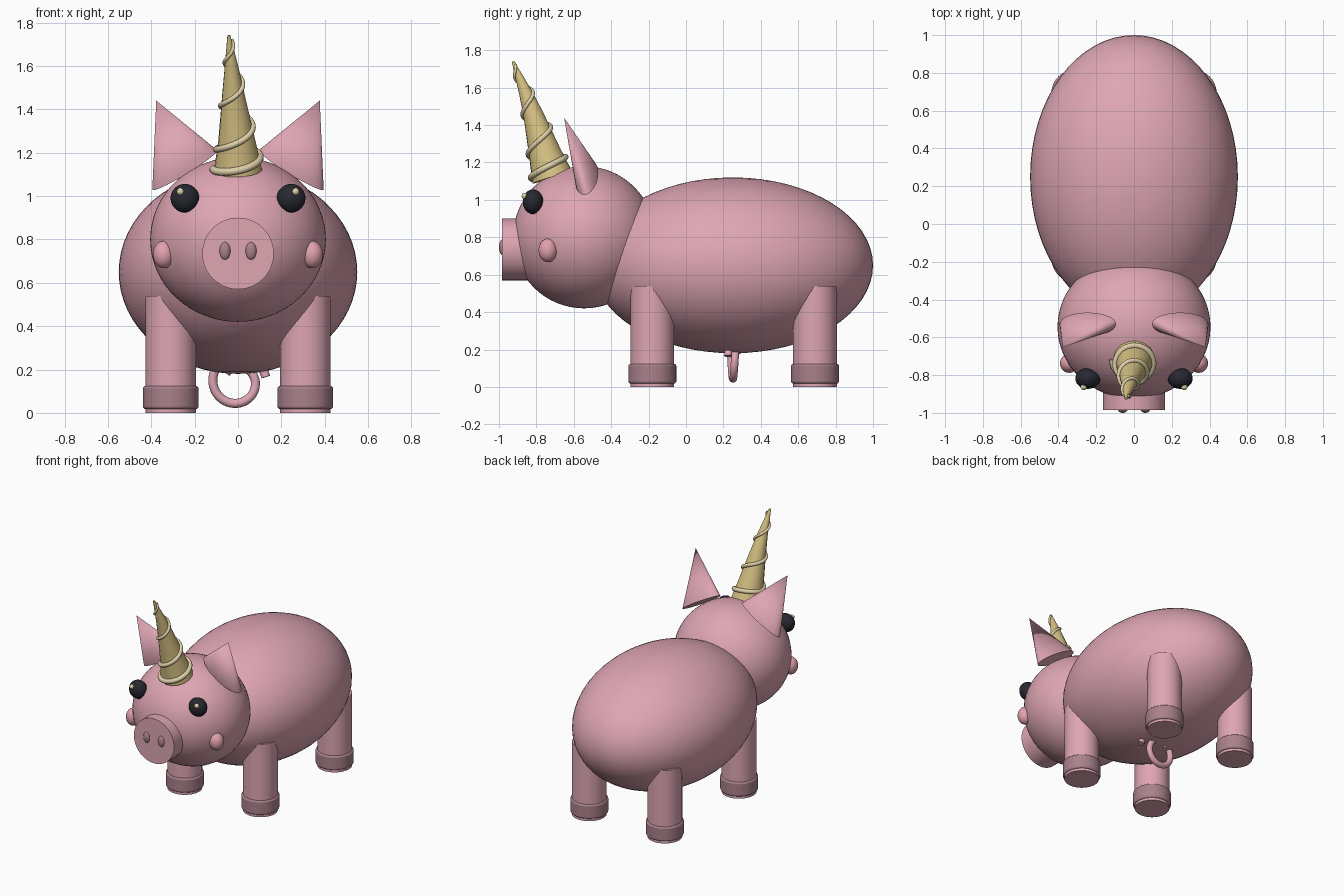
import bpy, bmesh, math
from mathutils import Vector

cube = bpy.data.objects.get("Cube")
if cube:
    bpy.data.objects.remove(cube, do_unlink=True)


def material(name, rgb):
    m = bpy.data.materials.new(name)
    m.use_nodes = True
    m.diffuse_color = (*rgb, 1)
    bsdf = next(n for n in m.node_tree.nodes if n.type == 'BSDF_PRINCIPLED')
    bsdf.inputs["Base Color"].default_value = (*rgb, 1)
    return m


PINK = material("skin pink", (0.73, 0.38, 0.45))
CHEEK = material("cheek pink", (0.76, 0.36, 0.42))
MAUVE = material("hoof mauve", (0.40, 0.22, 0.26))
BLACK = material("eye black", (0.02, 0.021, 0.03))
GOLD = material("horn gold", (0.68, 0.54, 0.23))
CREAM = material("spiral cream", (0.74, 0.63, 0.40))


def finish(name, mat):
    ob = bpy.context.object
    ob.name = name
    ob.data.materials.append(mat)
    return ob


def ball(name, mat, loc, radii, seg=32):
    bpy.ops.mesh.primitive_uv_sphere_add(segments=seg, ring_count=seg // 2, location=loc)
    ob = finish(name, mat)
    ob.scale = radii
    bpy.ops.object.shade_smooth()
    return ob


def cylinder(name, mat, loc, r, depth, rot=(0, 0, 0), bevel=0):
    bpy.ops.mesh.primitive_cylinder_add(vertices=48, radius=r, depth=depth,
                                        location=loc, rotation=rot)
    ob = finish(name, mat)
    bpy.ops.object.shade_smooth_by_angle(angle=math.radians(35))
    if bevel:
        mod = ob.modifiers.new("rounding", 'BEVEL')
        mod.width, mod.segments = bevel, 3
    return ob


def tube(name, mat, points, radii):
    cu = bpy.data.curves.new(name, 'CURVE')
    cu.dimensions = '3D'
    cu.bevel_depth = 1
    cu.bevel_resolution = 6
    cu.use_fill_caps = True
    sp = cu.splines.new('POLY')
    sp.points.add(len(points) - 1)
    for p, co, r in zip(sp.points, points, radii):
        p.co = (*co, 1)
        p.radius = r
    sp.use_smooth = True
    cu.materials.append(mat)
    ob = bpy.data.objects.new(name, cu)
    bpy.context.collection.objects.link(ob)
    return ob


def lerp_keys(keys, t):
    """Piecewise interpolation of (parameter, value) keys."""
    for (a, va), (b, vb) in zip(keys, keys[1:]):
        if t <= b:
            break
    f = min(max((t - a) / (b - a), 0), 1)
    return va + (vb - va) * f


def ear(name, side):
    # Flattened cone with an elliptical base
    centre, tip = Vector((0.245, -0.53, 1.12)), Vector((0.377, -0.652, 1.44))
    u, v = Vector((0.15, 0, -0.09)), Vector((0, 0.061, 0.023))
    bm = bmesh.new()
    ring = []
    for i in range(32):
        a = math.tau * i / 32
        ring.append(bm.verts.new(centre + u * math.cos(a) + v * math.sin(a)))
    apex = bm.verts.new(tip)
    bm.faces.new(ring)
    for i, w in enumerate(ring):
        bm.faces.new((w, ring[i - 1], apex))
    for w in bm.verts:
        w.co.x *= side
    bmesh.ops.recalc_face_normals(bm, faces=bm.faces)
    me = bpy.data.meshes.new(name)
    bm.to_mesh(me)
    bm.free()
    me.materials.append(PINK)
    ob = bpy.data.objects.new(name, me)
    bpy.context.collection.objects.link(ob)
    bpy.ops.object.select_all(action='DESELECT')
    bpy.context.view_layer.objects.active = ob
    ob.select_set(True)
    bpy.ops.object.shade_smooth_by_angle(angle=math.radians(45))


# Body, head and snout
ball("body", PINK, (0, 0.25, 0.65), (0.55, 0.75, 0.47), 64)
ball("head", PINK, (0, -0.545, 0.80), (0.405, 0.38, 0.38), 64)
cylinder("snout", PINK, (0, -0.86, 0.735), 0.165, 0.25, (math.pi / 2, 0, 0))

# Paired parts
for side, tag in ((1, "left"), (-1, "right")):
    ball(tag + "_nostril", MAUVE, (side * 0.06, -0.98, 0.747), (0.026, 0.02, 0.042))
    ball(tag + "_eye", BLACK, (side * 0.245, -0.818, 0.99), (0.066, 0.055, 0.066))
    ball(tag + "_eye_glint", CREAM, (side * 0.266, -0.862, 1.02), (0.017, 0.017, 0.017), 16)
    ball(tag + "_cheek", CHEEK, (side * 0.342, -0.738, 0.73), (0.05, 0.05, 0.063))
    ear(tag + "_ear", side)
    for y, end in ((-0.18, "front"), (0.69, "back")):
        name = f"{end}_{tag}"
        cylinder(name + "_leg", PINK, (side * 0.31, y, 0.27), 0.117, 0.54)
        cylinder(name + "_hoof", MAUVE, (side * 0.31, y, 0.071), 0.128, 0.106, bevel=0.012)

# Horn, leaning forward with a slight bend
horn_keys = [(z, Vector((x, y, z, r))) for x, y, z, r in (
    (0, -0.715, 1.12, 0.112), (-0.005, -0.755, 1.25, 0.087), (-0.02, -0.815, 1.45, 0.055),
    (-0.028, -0.857, 1.57, 0.036), (-0.042, -0.925, 1.74, 0.007))]
tube("horn", GOLD, [k[1].xyz for k in horn_keys], [k[1].w for k in horn_keys])

# Spiral cord winding up the horn
climb = [(0, 1.13), (1, 1.22), (2, 1.42), (3, 1.62), (3.6, 1.72)]
axis = Vector((-0.04, -0.21, 0.62)).normalized()
across = Vector((1, 0, 0)) - axis * axis.x
across.normalize()
back = axis.cross(across)
points, radii = [], []
for i in range(145):
    turn = i / 40
    h = lerp_keys(horn_keys, lerp_keys(climb, turn))
    a = math.pi + math.tau * turn
    points.append(h.xyz + (across * math.cos(a) + back * math.sin(a)) * (h.w + 0.003))
    radii.append(0.018 - 0.003 * turn)
tube("horn_spiral", CREAM, points, radii)

# Curly tail
points = []
for i in range(61):
    t = i / 60
    a = math.radians(10 + 490 * t)
    r = 0.135 - 0.07 * t
    points.append((r * math.cos(a) - 0.005, 0.225 + 0.05 * t, 0.142 + r * math.sin(a)))
tube("tail", PINK, points, [0.021] * len(points))
